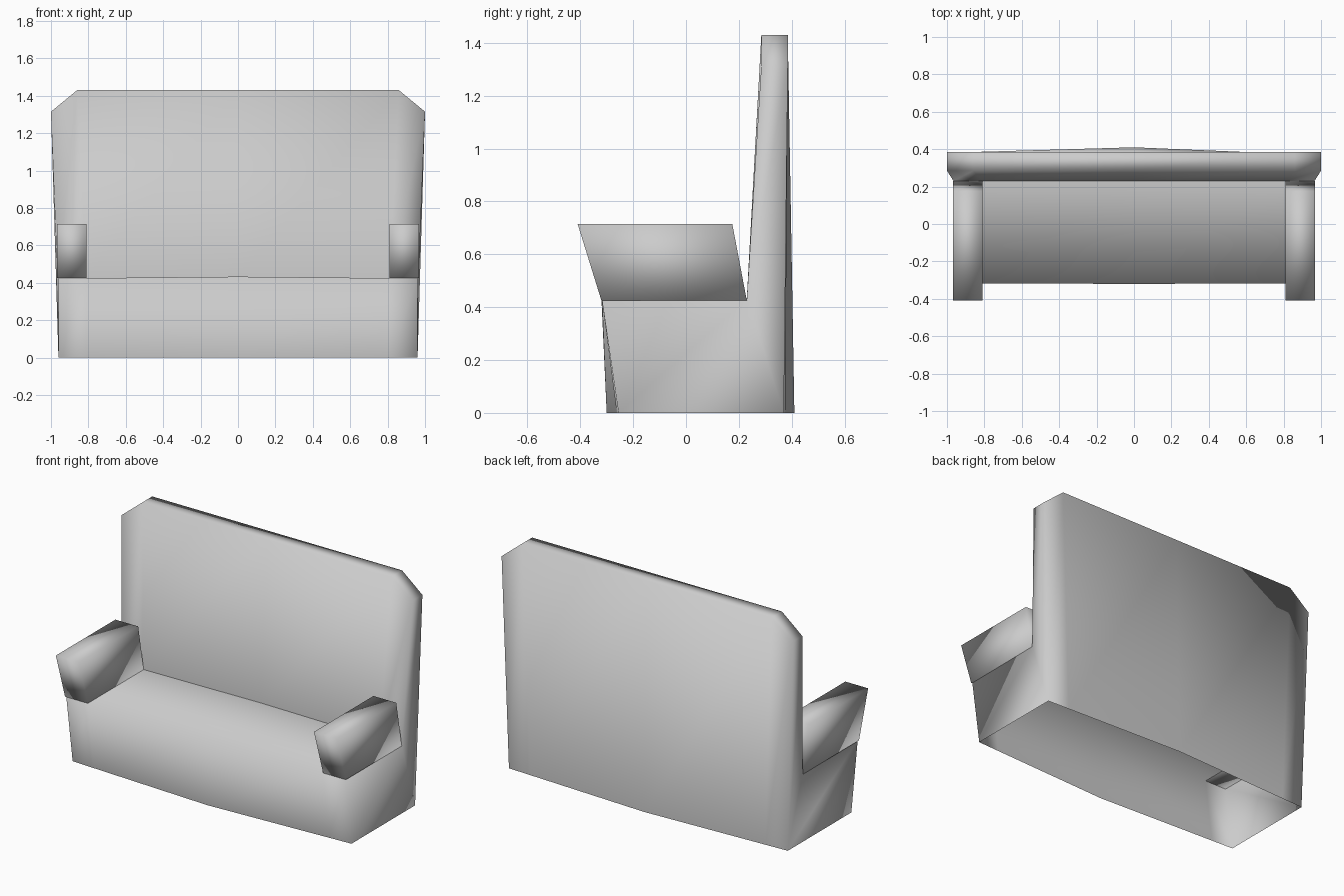
import bpy
import bmesh

cube = bpy.data.objects.get("Cube")
if cube:
    bpy.data.objects.remove(cube, do_unlink=True)

# Single upholstery colour
fabric = bpy.data.materials.new("grey_fabric")
fabric.use_nodes = True
grey = (0.6, 0.6, 0.6, 1.0)
fabric.diffuse_color = grey
fabric.node_tree.nodes["Principled BSDF"].inputs["Base Color"].default_value = grey


def finish(name, bm):
    """Turn a bmesh into a smooth-shaded fabric object."""
    for face in bm.faces:
        face.smooth = True
    mesh = bpy.data.meshes.new(name)
    bm.to_mesh(mesh)
    bm.free()
    mesh.materials.append(fabric)
    obj = bpy.data.objects.new(name, mesh)
    bpy.context.collection.objects.link(obj)
    return obj


# Body: cross-sections from the middle outwards, each running
# front hem, seat edge, seat crease, top front, top back, back hem
middle = [(0, -.30, 0), (0, -.32, .433), (0, .23, .433),
          (0, .285, 1.43), (0, .385, 1.43), (0, .41, 0)]
shoulder = [(.81, -.262, 0), (.81, -.318, .425), (.81, .23, .425),
            (.86, .285, 1.43), (.86, .385, 1.43), (.81, .376, 0)]
outer = [(.96, -.255, 0), (.96, -.318, .43), (.965, .23, .43),
         (1.0, .285, 1.315), (1.0, .385, 1.315), (.96, .37, 0)]


def mirrored(section):
    return [(-x, y, z) for x, y, z in section]


sections = [mirrored(outer), mirrored(shoulder), middle, shoulder, outer]
bm = bmesh.new()
rings = [[bm.verts.new(p) for p in s] for s in sections]
for a, b in zip(rings, rings[1:]):
    for i in range(len(a) - 1):
        bm.faces.new((a[i], b[i], b[i + 1], a[i + 1]))
    bm.edges.get((a[2], b[2])).smooth = False  # crisp crease behind the seat

# Side walls, leaving the underside open
left, right = rings[-1], rings[0]
for ring, step in ((left, 1), (right, -1)):
    for ids in ((0, 5, 2, 1), (2, 5, 4, 3)):
        bm.faces.new([ring[i] for i in ids][::step])
finish("sofa_body", bm)


# Armrests: leaning boxes that overhang the seat front
profile = [(-.32, .425), (.23, .425), (.175, .715), (-.41, .715)]
for name, side in (("left_armrest", 1), ("right_armrest", -1)):
    bm = bmesh.new()
    inner = [bm.verts.new((side * .81, y, z)) for y, z in profile]
    outside = [bm.verts.new((side * .967, y, z)) for y, z in profile]
    bm.faces.new(inner)
    bm.faces.new(outside)
    for i in range(4):
        j = (i + 1) % 4
        bm.faces.new((inner[i], inner[j], outside[j], outside[i]))
    bmesh.ops.recalc_face_normals(bm, faces=bm.faces)
    finish(name, bm)
